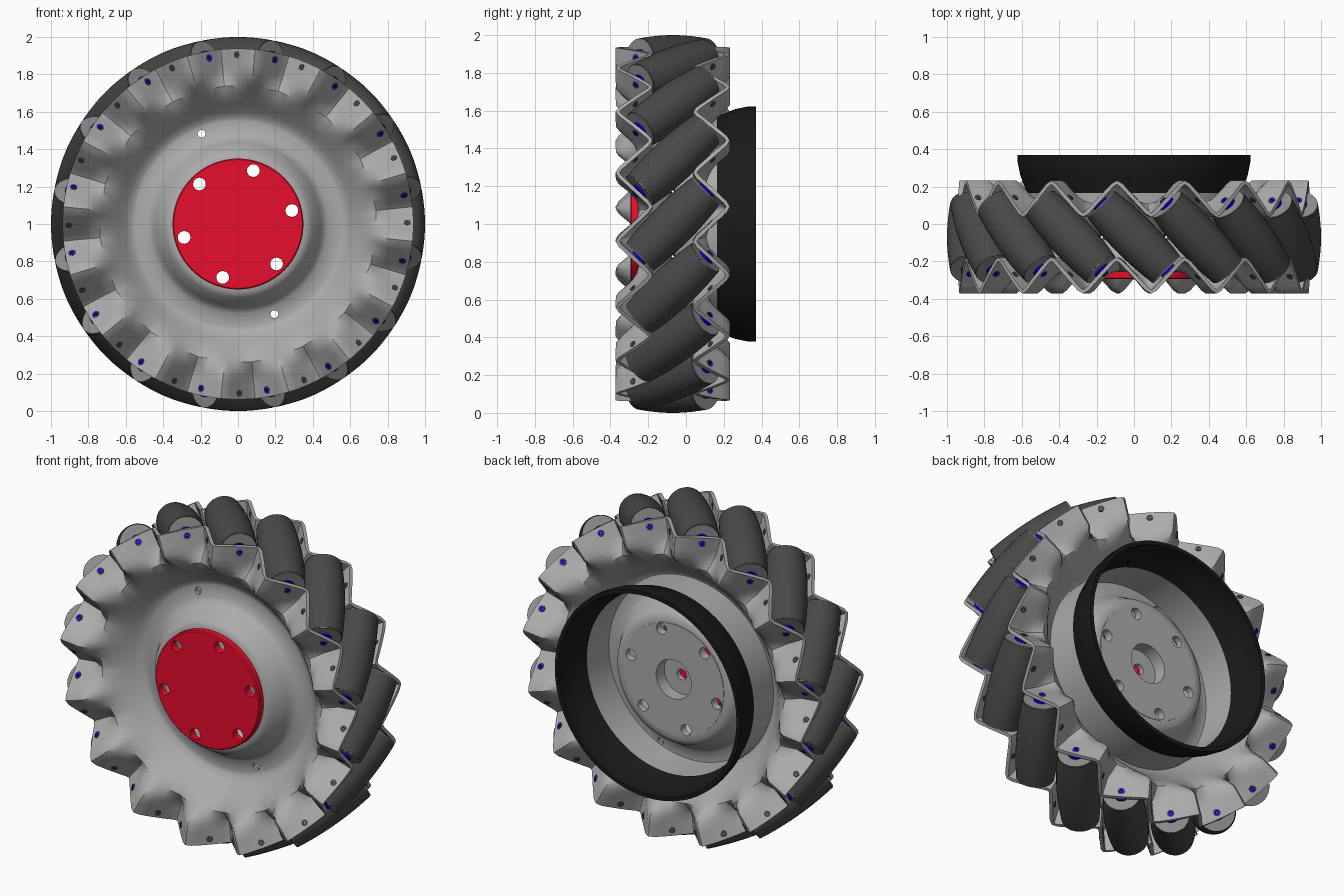
import bpy, bmesh, math
from math import sin, cos, pi, sqrt, radians
from mathutils import Matrix, Vector

if "Cube" in bpy.data.objects:
    bpy.data.objects.remove(bpy.data.objects["Cube"])

YC, N = -0.07, 16            # middle plane of the rollers, roller count


def material(name, r, g, b):
    m = bpy.data.materials.new(name)
    m.diffuse_color = (r, g, b, 1)
    m.use_nodes = True
    m.node_tree.nodes["Principled BSDF"].inputs["Base Color"].default_value = m.diffuse_color
    return m


PLATE = material("plate grey", 0.41, 0.41, 0.41)
CAP = material("cap grey", 0.26, 0.26, 0.26)
RUBBER = material("roller rubber", 0.065, 0.065, 0.065)
BLACK = material("rim black", 0.010, 0.010, 0.010)
RED = material("hub red", 0.80, 0.004, 0.025)
BLUE = material("axle blue", 0.0, 0.0, 0.80)


def make(name, bm, mat):
    bmesh.ops.recalc_face_normals(bm, faces=bm.faces)
    me = bpy.data.meshes.new(name)
    bm.to_mesh(me)
    bm.free()
    if mat:
        me.materials.append(mat)
    ob = bpy.data.objects.new(name, me)
    bpy.context.collection.objects.link(ob)
    return ob


def smooth(me, angle=32):
    bm = bmesh.new()
    bm.from_mesh(me)
    for f in bm.faces:
        f.smooth = True
    for e in bm.edges:
        e.smooth = e.calc_face_angle(0) < radians(angle)
    bm.to_mesh(me)
    bm.free()


def bake(ob, mat, cutters=()):
    """Cut the holes, apply all modifiers and set the shading."""
    for c in cutters:
        b = ob.modifiers.new("holes", 'BOOLEAN')
        b.object, b.operation, b.solver = c, 'DIFFERENCE', 'EXACT'
    bpy.context.view_layer.update()
    me = bpy.data.meshes.new_from_object(ob.evaluated_get(bpy.context.evaluated_depsgraph_get()))
    ob.modifiers.clear()
    ob.data = me
    me.materials.clear()
    me.materials.append(mat)
    smooth(me)


def lathe(name, profile, mat, n=32):
    """Revolve a closed (radius, height) profile about local z."""
    bm = bmesh.new()
    rows = [[bm.verts.new((r * cos(2 * pi * i / n), r * sin(2 * pi * i / n), z)) for i in range(n)]
            for r, z in profile]
    for a, b in zip(rows, rows[1:] + rows[:1]):
        for i in range(n):
            j = (i + 1) % n
            bm.faces.new((a[i], a[j], b[j], b[i]))
    ob = make(name, bm, mat)
    smooth(ob.data)
    return ob


def disc(r, z0, z1, hole=0.004):
    return [(hole, z0), (r, z0), (r, z1), (hole, z1)]


# local z -> world +y, origin on the wheel axis
AXLE = Matrix.Translation((0, 0, 1)) @ Matrix.Rotation(-pi / 2, 4, 'X')


def cutter(name, angles, dist, r):
    bm = bmesh.new()
    for a in angles:
        p = Vector((dist * cos(radians(a)), 0, 1 + dist * sin(radians(a))))
        bmesh.ops.create_cone(bm, cap_ends=True, segments=20, radius1=r, radius2=r, depth=2,
                              matrix=Matrix.Translation(p) @ Matrix.Rotation(pi / 2, 4, 'X'))
    ob = make(name, bm, None)
    ob.hide_render = True
    return ob


bolt_holes = cutter("bolt_hole_cutter", range(14, 374, 60), 0.297, 0.034)
pin_holes = cutter("pin_hole_cutter", (112, 292), 0.52, 0.021)


# side plates: a pressed dish whose rim folds into a zigzag around the roller ends
def zigzag(theta):
    tri = 2 / pi * math.asin(max(-1, min(1, sin(N * theta))))
    return 0.205 + 0.087 * max(-1, min(1, 1.12 * tri))


# (radius, height off the middle plane, share of zigzag)
PROFILE = [(0.33, 0.175, 0), (0.36, 0.175, 0), (0.385, 0.16, 0), (0.43, 0.08, 0), (0.45, 0.05, 0),
           (0.475, 0.033, 0), (0.55, 0.02, 0), (0.575, 0.026, 0), (0.61, 0.055, 0), (0.65, 0.10, 0),
           (0.70, 0.155, 0.03), (0.74, 0.185, 0.25), (0.78, 0.2, 0.7), (0.815, 0.2, 1),
           (0.86, 0.2, 1), (0.938, 0.2, 1)]


def plate(name, side):
    bm, n, rows = bmesh.new(), N * 16, []
    for r, h, k in PROFILE:
        row = []
        for i in range(n):
            t = 2 * pi * i / n
            y = h * (1 - k) + zigzag(t) * k
            row.append(bm.verts.new((r * cos(t), YC + side * y, 1 + side * r * sin(t))))
        rows.append(row)
    for a, b in zip(rows, rows[1:]):
        for i in range(n):
            j = (i + 1) % n
            bm.faces.new((a[i], a[j], b[j], b[i]))
    ob = make(name, bm, PLATE)
    s = ob.modifiers.new("thickness", 'SOLIDIFY')
    s.thickness, s.offset = 0.02, 0
    bake(ob, PLATE, [pin_holes])


plate("front_plate", -1)
plate("back_plate", 1)

# hub: red front cover and grey back flange with a recessed centre bore
cover = lathe("front_cover", [(0.0005, -0.25), (0.35, -0.25), (0.35, -0.289), (0.344, -0.295), (0.0005, -0.295)], RED, 64)
flange = lathe("back_flange", [(0.032, 0.01), (0.335, 0.08), (0.335, 0.118), (0.118, 0.118),
                               (0.118, 0.04), (0.032, 0.04)], PLATE, 64)
for ob, mat in ((cover, RED), (flange, PLATE)):
    ob.data.transform(AXLE)
    bake(ob, mat, [bolt_holes])

# black drum on the back, on a grey collar
drum = lathe("back_drum", [(0.622, 0.37), (0.622, 0.33), (0.608, 0.26), (0.58, 0.19), (0.572, 0.165),
                           (0.55, 0.165), (0.56, 0.19), (0.586, 0.26), (0.598, 0.33), (0.598, 0.37)], BLACK, 64)
collar = lathe("drum_collar", [(0.568, 0.17), (0.562, -0.045), (0.545, -0.045), (0.552, 0.17)], PLATE, 64)
drum.matrix_world = collar.matrix_world = AXLE

for c in (bolt_holes, pin_holes):
    bpy.data.objects.remove(c)


# rollers: barrels whose outer line follows the wheel's circle
def barrel(s):
    return 1 - sqrt(0.88 ** 2 + 0.5 * s * s)


END = 0.243
stations = [END * i / 5 for i in range(-5, 6)]
parts = {
    "roller": lathe("roller", [(0.02, -END)] + [(barrel(s), s) for s in stations] + [(0.02, END)], RUBBER, 36),
}
for tag, s in (("front", -1), ("back", 1)):
    parts["roller_cap_" + tag] = lathe("cap", disc(barrel(END) - 0.003, s * END, s * (END + 0.005)), CAP)
    parts["washer_" + tag] = lathe("washer", disc(0.045, s * 0.247, s * 0.259), BLUE, 20)
    parts["axle_hole_" + tag] = lathe("ring", disc(0.02, s * 0.25, s * 0.2815), RUBBER, 16)
    parts["axle_pin_" + tag] = lathe("pin", disc(0.0135, s * 0.25, s * 0.283), BLUE, 12)
    parts["plate_hole_" + tag] = lathe("plug", disc(0.018, -0.0135, 0.0135), RUBBER, 12)


def frame(origin, z, x):
    m = Matrix((x, z.cross(x), z)).transposed().to_4x4()
    m.translation = origin
    return m


Y = Vector((0, 1, 0))
for i in range(N):
    a = 2 * pi * i / N
    rad, tan = Vector((cos(a), 0, sin(a))), Vector((-sin(a), 0, cos(a)))
    mid = Vector((0, YC, 1))
    for name, src in parts.items():
        if name.startswith("plate_hole"):
            side = 1 if name.endswith("back") else -1
            m = frame(mid + rad * 0.905 + Y * side * 0.205, (Y - tan).normalized(), rad)
        else:
            m = frame(mid + rad * 0.88, (Y + tan).normalized(), rad)
        ob = bpy.data.objects.new(f"{name}_{i + 1}", src.data)
        ob.matrix_world = m
        bpy.context.collection.objects.link(ob)
for src in parts.values():
    bpy.data.objects.remove(src)
